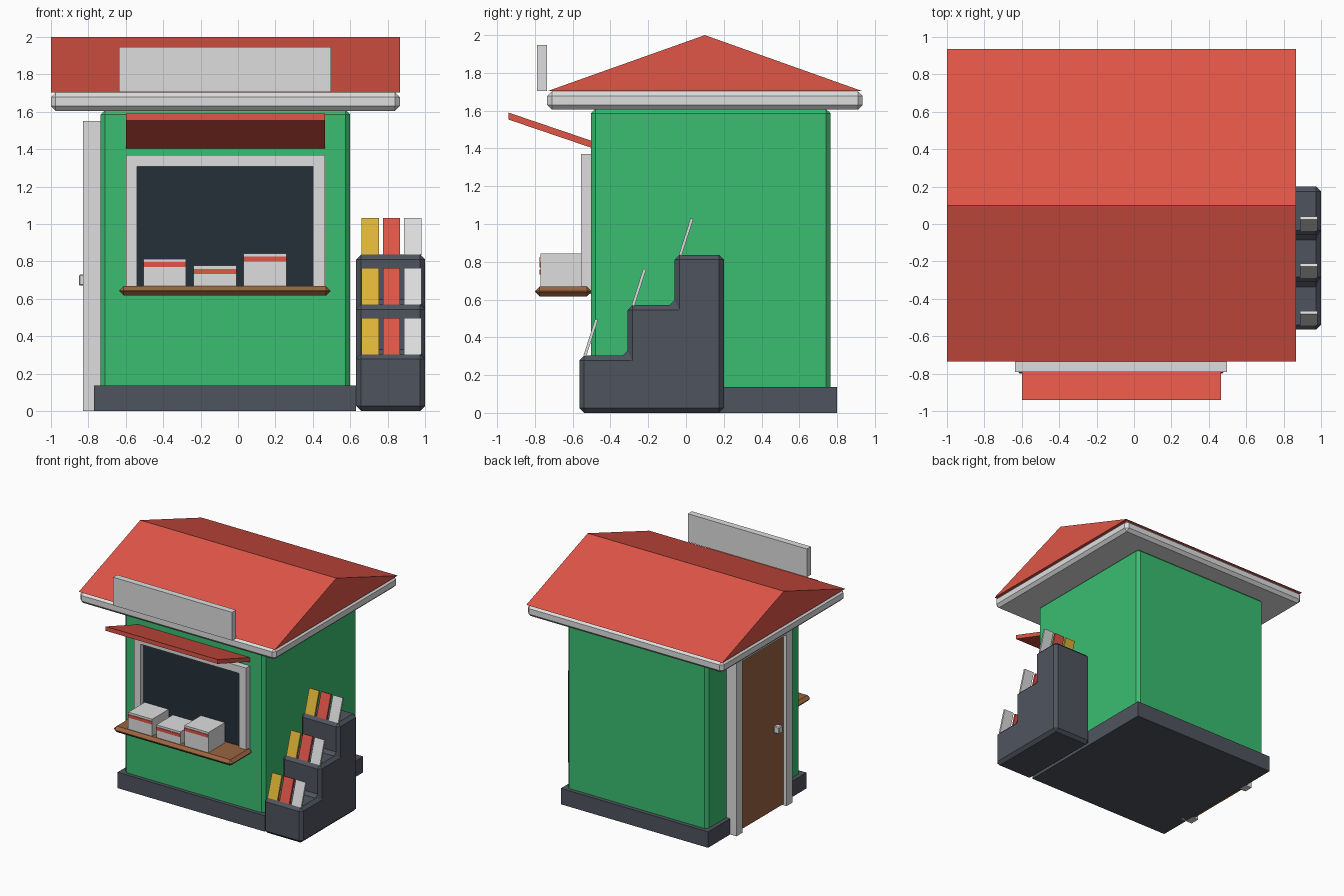
import bpy
import bmesh

cube = bpy.data.objects.get("Cube")
if cube:
    bpy.data.objects.remove(cube, do_unlink=True)


def material(name, r, g, b):
    """Flat material from display values, stored as linear."""
    lin = [((c / 255 + 0.055) / 1.055) ** 2.4 for c in (r, g, b)] + [1.0]
    m = bpy.data.materials.new(name)
    m.use_nodes = True
    m.diffuse_color = lin
    bsdf = next(n for n in m.node_tree.nodes if n.type == 'BSDF_PRINCIPLED')
    bsdf.inputs["Base Color"].default_value = lin
    return m


RED = material("red", 224, 85, 71)
WHITE = material("off_white", 222, 222, 222)
GREEN = material("green", 58, 190, 113)
SLATE = material("slate_grey", 79, 84, 94)
GLASS = material("dark_glass", 37, 48, 56)
BROWN = material("wood_brown", 155, 100, 64)
YELLOW = material("yellow", 222, 180, 54)


def prism(name, profile, x0, x1, mat, bevel=0.0):
    """Extrude a (y, z) profile along x, with an optional chamfer."""
    bm = bmesh.new()
    face = bm.faces.new([bm.verts.new((x0, y, z)) for y, z in profile])
    ext = bmesh.ops.extrude_face_region(bm, geom=[face])
    new = [v for v in ext["geom"] if isinstance(v, bmesh.types.BMVert)]
    bmesh.ops.translate(bm, verts=new, vec=(x1 - x0, 0, 0))
    bmesh.ops.recalc_face_normals(bm, faces=bm.faces)
    mesh = bpy.data.meshes.new(name)
    bm.to_mesh(mesh)
    bm.free()
    mesh.materials.append(mat)
    obj = bpy.data.objects.new(name, mesh)
    bpy.context.collection.objects.link(obj)
    if bevel:
        mod = obj.modifiers.new("chamfer", 'BEVEL')
        mod.width = bevel
        mod.segments = 1
        mod.limit_method = 'ANGLE'
    return obj


def box(name, x, y, z, mat, bevel=0.0):
    """Box from (min, max) pairs on each axis."""
    profile = [(y[0], z[0]), (y[1], z[0]), (y[1], z[1]), (y[0], z[1])]
    return prism(name, profile, x[0], x[1], mat, bevel)


# Kiosk shell
box("base", (-0.77, 0.63), (-0.535, 0.8), (0, 0.137), SLATE)
box("walls", (-0.735, 0.6), (-0.503, 0.765), (0.01, 1.61), GREEN, 0.025)
box("eave", (-1, 0.865), (-0.735, 0.935), (1.605, 1.703), WHITE, 0.025)
prism("roof", [(-0.735, 1.703), (0.935, 1.703), (0.1, 2.0)], -1, 0.865, RED)
box("sign_board", (-0.635, 0.497), (-0.79, -0.735), (1.705, 1.947), WHITE)

# Serving window
box("window_pane", (-0.55, 0.41), (-0.512, -0.5), (0.63, 1.32), GLASS)
box("window_frame_left", (0.4, 0.465), (-0.555, -0.5), (0.63, 1.37), WHITE)
box("window_frame_right", (-0.6, -0.54), (-0.555, -0.5), (0.63, 1.37), WHITE)
box("window_frame_top", (-0.54, 0.4), (-0.555, -0.5), (1.307, 1.37), WHITE)
box("counter", (-0.635, 0.495), (-0.8, -0.5), (0.617, 0.668), BROWN, 0.024)
prism("awning", [(-0.94, 1.59), (-0.94, 1.553), (-0.49, 1.4), (-0.49, 1.437)],
      -0.6, 0.465, RED)

# Striped boxes on the counter
for i, (x, top) in enumerate([(-0.505, 0.814), (-0.237, 0.777), (0.03, 0.843)]):
    ends = (x, x + 0.228)
    box(f"goods_box_{i}", ends, (-0.77, -0.545), (0.667, top), WHITE)
    box(f"goods_stripe_{i}", ends, (-0.775, -0.77),
        (top - 0.044, top - 0.018), RED)

# Side door with frame and knob
box("door", (-0.8, -0.72), (-0.2, 0.43), (0.01, 1.49), BROWN)
for name, y in (("front", -0.26), ("back", 0.42)):
    box(f"door_post_{name}", (-0.83, -0.72), (y, y + 0.08), (0, 1.55), WHITE)
box("door_lintel", (-0.83, -0.72), (-0.18, 0.42), (1.475, 1.55), WHITE)
box("door_knob", (-0.85, -0.8), (-0.1, -0.05), (0.67, 0.73), WHITE, 0.006)

# Stepped display stand
steps = [(-0.565, 0.303), (-0.31, 0.57), (-0.06, 0.837)]
outline = [(0.2, 0), (-0.565, 0)]
for i, (y, z) in enumerate(steps):
    outline.append((y, z))
    outline.append((steps[i + 1][0] if i < 2 else 0.2, z))
prism("display_stand", outline, 0.632, 1.0, SLATE, 0.026)

# Leaning magazines, three on each step
for row, (y, z) in enumerate(steps):
    foot, head = y + 0.022, y + 0.084
    lean = [(foot, z), (foot + 0.015, z - 0.004),
            (head + 0.015, z + 0.189), (head, z + 0.194)]
    for col, mat in enumerate((YELLOW, RED, WHITE)):
        x = 0.661 + 0.113 * col
        prism(f"magazine_{row}_{col}", lean, x, x + 0.093, mat)
